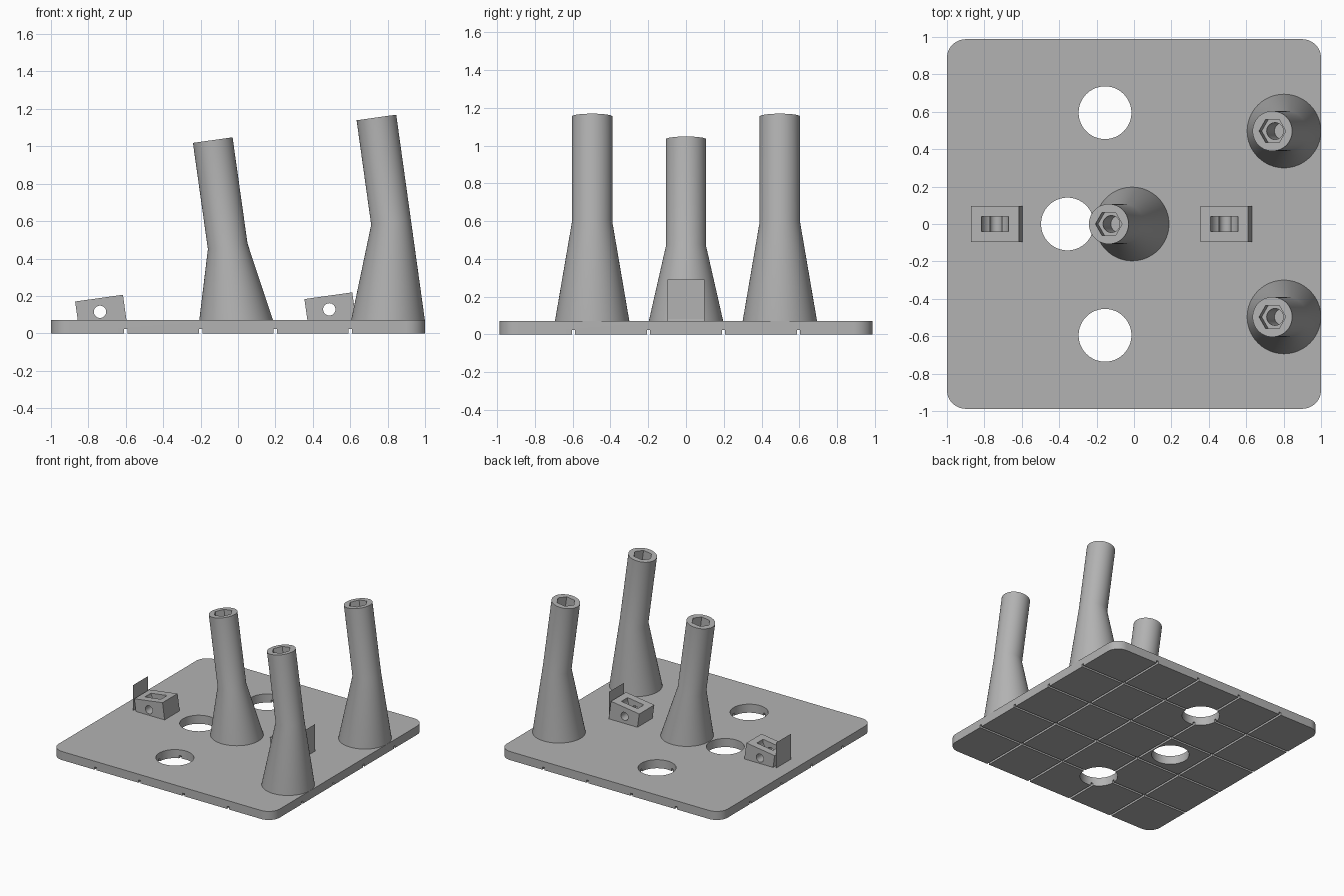
import bpy, bmesh, math
from mathutils import Matrix, Vector

if "Cube" in bpy.data.objects:
    bpy.data.objects.remove(bpy.data.objects["Cube"], do_unlink=True)

GREY = (0.45, 0.45, 0.45, 1)
grey = bpy.data.materials.new("plain grey")
grey.use_nodes = True
grey.diffuse_color = GREY
grey.node_tree.nodes["Principled BSDF"].inputs["Base Color"].default_value = GREY

TOP = 0.07                   # upper surface of the plate
TILT = math.radians(8)       # shared lean toward -x
LEAN = Matrix.Rotation(-TILT, 4, 'Y')
SIDEWAYS = Matrix.Rotation(math.pi / 2, 4, 'X')


def make(name, bm):
    bmesh.ops.recalc_face_normals(bm, faces=bm.faces)
    mesh = bpy.data.meshes.new(name)
    bm.to_mesh(mesh)
    bm.free()
    mesh.materials.append(grey)
    obj = bpy.data.objects.new(name, mesh)
    bpy.context.collection.objects.link(obj)
    return obj


def box(name, size, matrix):
    bm = bmesh.new()
    bmesh.ops.create_cube(bm, size=1, matrix=matrix @ Matrix.Diagonal((*size, 1)))
    return make(name, bm)


def cylinder(name, radius, depth, matrix, sides=48):
    bm = bmesh.new()
    bmesh.ops.create_cone(bm, cap_ends=True, segments=sides, radius1=radius,
                          radius2=radius, depth=depth, matrix=matrix)
    return make(name, bm)


def select_only(obj):
    bpy.ops.object.select_all(action='DESELECT')
    obj.select_set(True)
    bpy.context.view_layer.objects.active = obj


def cut(obj, cutters):
    select_only(obj)
    for cutter in cutters:
        cutter.hide_render = True
        mod = obj.modifiers.new("cut", 'BOOLEAN')
        mod.operation, mod.solver, mod.object = 'DIFFERENCE', 'EXACT', cutter
        bpy.ops.object.modifier_apply(modifier=mod.name)
        bpy.data.objects.remove(cutter, do_unlink=True)


def smooth(obj):
    select_only(obj)
    bpy.ops.object.shade_smooth_by_angle(angle=math.radians(22))


def at(x, y, z):
    return Matrix.Translation((x, y, z))


# Base plate with rounded corners
HALF_X, HALF_Y, CORNER = 1.0, 0.988, 0.1
bm = bmesh.new()
outline = []
for quarter, (sx, sy) in enumerate([(1, 1), (-1, 1), (-1, -1), (1, -1)]):
    for step in range(13):
        a = math.pi / 2 * (quarter + step / 12)
        outline.append(bm.verts.new((sx * (HALF_X - CORNER) + CORNER * math.cos(a),
                                     sy * (HALF_Y - CORNER) + CORNER * math.sin(a), 0)))
floor = bm.faces.new(outline)
raised = bmesh.ops.extrude_face_region(bm, geom=[floor])["geom"]
bmesh.ops.translate(bm, vec=(0, 0, TOP),
                    verts=[v for v in raised if isinstance(v, bmesh.types.BMVert)])
plate = make("base_plate", bm)

# Round openings and the grid of grooves underneath
cut(plate, [cylinder("opening_cutter", 0.141, 0.4, at(x, y, 0), 64)
            for x, y in [(-0.155, 0.595), (-0.155, -0.595), (-0.356, 0)]])
for offset in (-0.6, -0.2, 0.2, 0.6):
    cut(plate, [box("groove_cutter", (0.018, 3, 0.044), at(offset, 0, 0)),
                box("groove_cutter", (3, 0.018, 0.044), at(0, offset * 0.993, 0))])
smooth(plate)


# Leaning posts: flared foot, tilted shaft, hexagonal socket with a drilled hole
def post(name, base_x, y, joint, top):
    bm = bmesh.new()
    rings = [(at(base_x, y, TOP - 0.02), 0.197), (at(base_x, y, TOP), 0.197),
             (at(joint[0], y, joint[1]) @ LEAN, 0.107),
             (at(top[0], y, top[1]) @ LEAN, 0.107)]
    sides, previous = 64, None
    for matrix, radius in rings:
        ring = []
        for i in range(sides):
            a = math.tau * i / sides
            ring.append(bm.verts.new(
                matrix @ Vector((radius * math.cos(a), radius * math.sin(a), 0))))
        if previous:
            for i in range(sides):
                j = (i + 1) % sides
                bm.faces.new((previous[i], previous[j], ring[j], ring[i]))
        else:
            bm.faces.new(ring)
        previous = ring
    bm.faces.new(previous)
    obj = make(name, bm)
    tip = at(top[0], y, top[1]) @ LEAN
    hexagon = tip @ Matrix.Rotation(math.pi / 2, 4, 'Z')
    # A six-sided cone starts its first corner on the y axis, so turn it to x
    cut(obj, [cylinder("socket_cutter", 0.072, 0.2, hexagon, 6),
              cylinder("drill_cutter", 0.045, 0.8, tip, 32)])
    smooth(obj)


post("centre_post", -0.01, 0, (-0.055, 0.465), (-0.135, 1.033))
for side, y in (("left", 0.497), ("right", -0.497)):
    post(side + "_post", 0.802, y, (0.818, 0.595), (0.74, 1.154))


# Tilted brackets with a cross hole, a rounded pocket and a thin end flap
def bracket(name, centre_x, top_z, flap_x, flap_top):
    lid = at(centre_x, 0, top_z) @ LEAN
    obj = box(name, (0.258, 0.195, 0.3), lid @ at(0, 0, -0.15))
    pin = at(centre_x + 0.005, 0, top_z - 0.073) @ SIDEWAYS
    cut(obj, [box("foot_cutter", (1, 1, 1), at(centre_x, 0, TOP - 0.51)),
              cylinder("pin_cutter", 0.033, 0.5, pin, 32),
              cylinder("pocket_cutter", 0.074, 0.08, lid @ SIDEWAYS)])
    smooth(obj)
    bm = bmesh.new()
    bm.faces.new([bm.verts.new((flap_x, y, z)) for y, z in
                  [(-0.098, TOP), (0.098, TOP), (0.098, flap_top), (-0.098, flap_top)]])
    make(name + "_flap", bm)


bracket("rear_bracket", -0.743, 0.188, -0.882, 0.278)
bracket("front_bracket", 0.483, 0.201, 0.63, 0.29)
